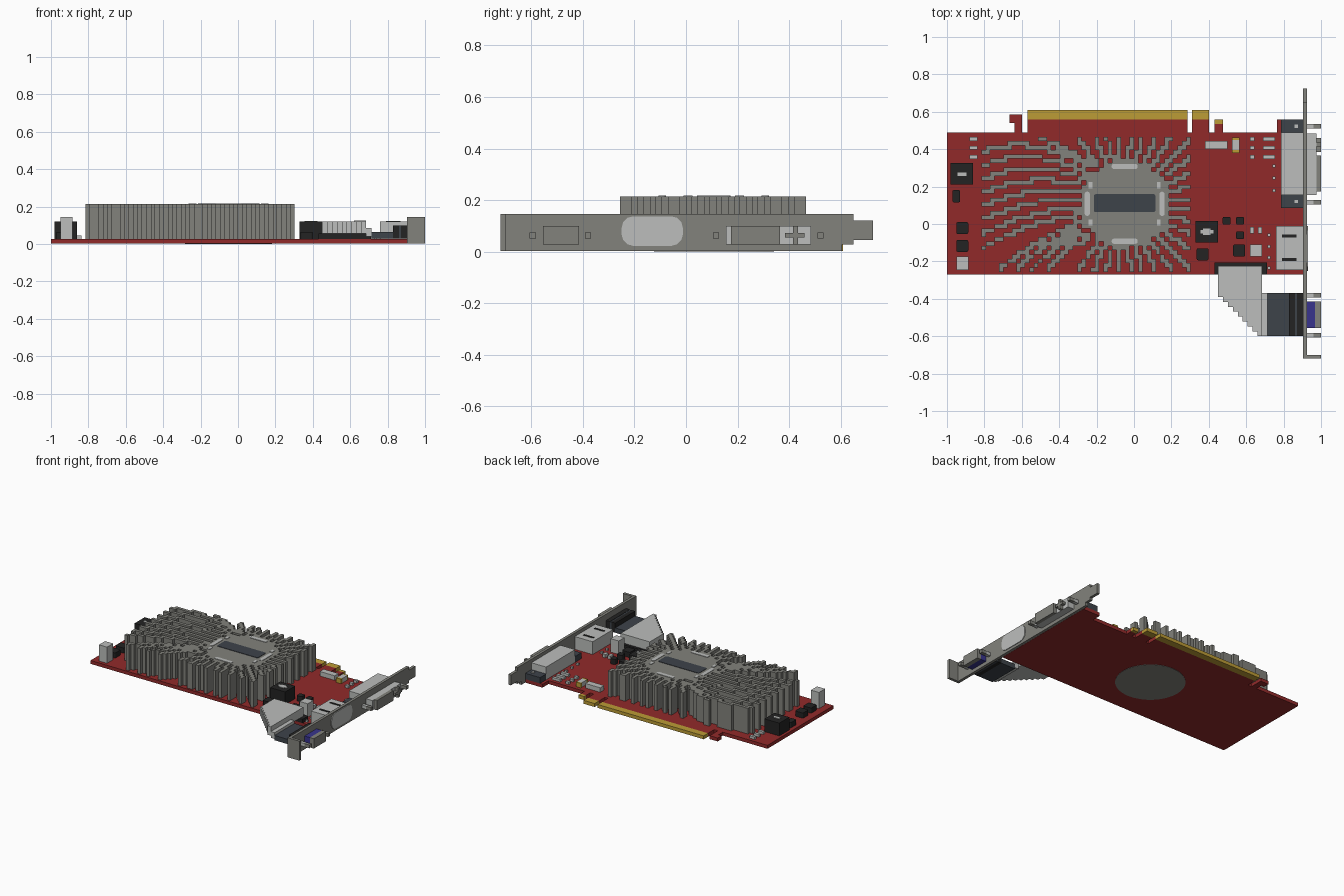
import bpy, bmesh, math
from mathutils import Vector

old = bpy.data.objects.get("Cube")
if old:
    bpy.data.objects.remove(old, do_unlink=True)


def material(name, rgb):
    col = [(c / 255 / 12.92) if c < 11 else ((c / 255 + 0.055) / 1.055) ** 2.4 for c in rgb] + [1]
    m = bpy.data.materials.new(name)
    m.use_nodes = True
    m.diffuse_color = col
    m.node_tree.nodes["Principled BSDF"].inputs["Base Color"].default_value = col
    return m


RED = material("board red", (145, 42, 42))
GREY = material("metal grey", (130, 130, 124))
LIGHT = material("light grey", (188, 190, 188))
GOLD = material("contact gold", (188, 156, 54))
SLATE = material("slate", (61, 67, 74))
BLACK = material("black", (35, 35, 35))
BLUE = material("blue", (56, 52, 140))
Z = 0.027     # upper face of the board
TOP = 0.214   # upper face of the heatsink


def finish(name, bm, mat):
    bmesh.ops.recalc_face_normals(bm, faces=bm.faces)
    mesh = bpy.data.meshes.new(name)
    bm.to_mesh(mesh)
    bm.free()
    mesh.materials.append(mat)
    ob = bpy.data.objects.new(name, mesh)
    bpy.context.collection.objects.link(ob)
    return ob


def boxes(name, mat, *items):
    """One object made of boxes (x0, x1, y0, y1, z0, z1)."""
    bm = bmesh.new()
    for x0, x1, y0, y1, z0, z1 in items:
        vs = bmesh.ops.create_cube(bm, size=1)["verts"]
        for v in vs:
            v.co = Vector(((x0 + x1) / 2 + v.co.x * (x1 - x0),
                           (y0 + y1) / 2 + v.co.y * (y1 - y0),
                           (z0 + z1) / 2 + v.co.z * (z1 - z0)))
    return finish(name, bm, mat)


def prism(name, mat, pts, lo, hi, axis="z"):
    """Extrude an outline along z (x, y points) or x (y, z points)."""
    bm = bmesh.new()
    place = (lambda a, b: (a, b, lo)) if axis == "z" else (lambda a, b: (lo, a, b))
    face = bm.faces.new([bm.verts.new(place(*p)) for p in pts])
    ext = bmesh.ops.extrude_face_region(bm, geom=[face])["geom"]
    step = Vector((0, 0, hi - lo)) if axis == "z" else Vector((hi - lo, 0, 0))
    bmesh.ops.translate(bm, verts=[g for g in ext if isinstance(g, bmesh.types.BMVert)], vec=step)
    return finish(name, bm, mat)


def chamfered(a0, a1, b0, b1, c):
    """Rectangle outline with rounded corners."""
    pts = []
    for k, (a, b) in enumerate(((a1 - c, b1 - c), (a0 + c, b1 - c), (a0 + c, b0 + c), (a1 - c, b0 + c))):
        for j in range(4):
            t = math.radians(90 * k + 30 * j)
            pts.append((a + c * math.cos(t), b + c * math.sin(t)))
    return pts


# Circuit board with edge connector, latch hook and corner tab
B = 0.002
boxes("board", RED, (-1, 0.905, -0.27, 0.49, B, Z), (-0.57, 0.285, 0.49, 0.56, B, Z),
      (0.31, 0.40, 0.49, 0.56, B, Z), (0.43, 0.475, 0.49, 0.535, B, Z),
      (-0.64, -0.60, 0.49, 0.585, B, Z), (-0.665, -0.64, 0.54, 0.585, B, Z),
      (0.765, 0.905, 0.49, 0.56, B, Z))
boxes("edge_contacts", GOLD, (-0.57, 0.285, 0.56, 0.61, B, Z),
      (0.31, 0.40, 0.56, 0.61, B, Z), (0.43, 0.475, 0.535, 0.56, B, Z))

# Heatsink: stepped fins and round hub on a square grid
CX, CY, R, S = -0.05, 0.108, 0.235, 0.0233
cells = set()


def mark(p):
    cells.add((math.floor(p[0] / S), math.floor(p[1] / S)))


def fin(a, b, c):
    for k in range(81):
        t = k / 80
        mark((a * (1 - t) ** 2 + 2 * b * t * (1 - t) + c * t * t))


def grid_range(lo, hi):
    return range(math.floor(lo / S), math.floor(hi / S) + 1)


for i in grid_range(CX - R, CX + R):
    for j in grid_range(CY - R, CY + R):
        if math.hypot((i + 0.5) * S - CX, (j + 0.5) * S - CY) < R:
            cells.add((i, j))
# swept fins on the long side
for i in range(12):
    start = Vector((-0.25, 0.31 - 0.036 * i))
    end = Vector((-0.80, 0.39 - 0.073 * i)) if i < 8 else Vector((-0.71 + 0.085 * (i - 8), -0.24))
    fin(start, (start + end) / 2 + Vector((-0.02, max(0.05, 0.13 - 0.012 * i))), end)
fin(Vector((-0.49, 0.45)), Vector((-0.38, 0.42)), Vector((-0.23, 0.31)))
# radial fins around the rest of the hub
for deg in range(-125, 131, 10):
    d = Vector((math.cos(math.radians(deg)), math.sin(math.radians(deg))))
    reach = min((0.295 - CX) / d.x if d.x > 0.01 else 9,
                (0.45 - CY) / d.y if d.y > 0.01 else 9,
                (-0.24 - CY) / d.y if d.y < -0.01 else 9)
    o = Vector((CX, CY))
    fin(o + d * 0.2, o + d * (0.2 + reach) / 2, o + d * reach)

bm = bmesh.new()
for i, j in cells:
    x0, x1, y0, y1 = i * S, (i + 1) * S, j * S, (j + 1) * S
    ring = [(x0, y0), (x1, y0), (x1, y1), (x0, y1)]
    for z in (Z, TOP):
        bm.faces.new([bm.verts.new((x, y, z)) for x, y in (ring if z == TOP else ring[::-1])])
    for k, (di, dj) in enumerate(((0, -1), (1, 0), (0, 1), (-1, 0))):
        if (i + di, j + dj) not in cells:
            p, q = ring[k], ring[(k + 1) % 4]
            bm.faces.new([bm.verts.new(c) for c in ((*p, Z), (*q, Z), (*q, TOP), (*p, TOP))])
mesh = bpy.data.meshes.new("heatsink")
bm.to_mesh(mesh)
bm.free()
mesh.materials.append(GREY)
bpy.context.collection.objects.link(bpy.data.objects.new("heatsink", mesh))

# Round base showing beneath the board
prism("heatsink_base", GREY, [(CX + R * 0.99 * math.cos(math.tau * k / 32),
                               CY + R * 0.99 * math.sin(math.tau * k / 32)) for k in range(32)], 0, 0.01)
# Hub inlays
prism("hub_badge", SLATE, chamfered(-0.215, 0.115, 0.063, 0.16, 0.012), TOP, TOP + 0.003)
for side, s in (("left", 1), ("right", -1)):
    x = CX + s * 0.2
    prism("hub_mark_" + side, LIGHT, chamfered(x - 0.014, x + 0.014, CY - 0.065, CY + 0.065, 0.013), TOP, TOP + 0.003)
    y = CY + s * 0.2
    prism("hub_mark_" + ("back" if s > 0 else "front"), LIGHT,
          chamfered(CX - 0.07, CX + 0.07, y - 0.014, y + 0.014, 0.013), TOP, TOP + 0.003)
    boxes("hub_dashes_" + side, LIGHT,
          *[(x - s * 0.018 - 0.01, x - s * 0.018 + 0.01, CY + u * 0.1 - 0.017, CY + u * 0.1 + 0.017,
             TOP, TOP + 0.003) for u in (-1, 1)])

# Black chips and inductors
boxes("tall_chips", BLACK, (-0.98, -0.86, 0.21, 0.325, Z, 0.12), (0.33, 0.45, -0.10, 0.015, Z, 0.12))
boxes("chip_marks", LIGHT, (-0.945, -0.895, 0.257, 0.275, 0.12, 0.124),
      (0.355, 0.425, -0.051, -0.033, 0.12, 0.124), (0.37, 0.41, -0.06, -0.024, 0.12, 0.124))
for k, (x, y, r) in enumerate(((-0.918, -0.022, 0.032), (-0.918, -0.117, 0.032), (0.367, -0.162, 0.032),
                               (0.562, -0.142, 0.032), (0.495, 0.017, 0.021), (0.567, 0.017, 0.021),
                               (0.567, -0.06, 0.021), (-0.95, 0.16, 0.021), (-0.95, 0.137, 0.021))):
    prism("small_chip_%d" % k, BLACK, chamfered(x - r, x + r, y - r, y + r, 0.008), Z, 0.065)

# Light capacitors and tiny parts
boxes("capacitors", LIGHT, (-0.95, -0.885, -0.245, -0.175, Z, 0.145),
      (0.62, 0.685, -0.175, -0.11, Z, 0.125), (0.38, 0.50, 0.40, 0.445, Z, 0.06),
      (0.525, 0.565, 0.395, 0.45, Z, 0.06))
boxes("gold_caps", GOLD, (0.525, 0.565, 0.45, 0.462, Z, 0.06), (0.525, 0.565, 0.38, 0.395, Z, 0.06))
boxes("resistors", LIGHT,
      *[(x, x + w, y - 0.01, y + 0.01, Z, 0.045) for y in (0.455, 0.407, 0.358)
        for x, w in ((-0.88, 0.042), (0.69, 0.065), (0.62, 0.025))],
      *[(x, x + 0.022, -0.052, -0.015, Z, 0.05) for x in (0.62, 0.662)],
      *[(0.713, 0.729, y - 0.008, y + 0.008, Z, 0.04) for y in (-0.06, -0.12, -0.18, -0.235)],
      *[(0.74, 0.756, y - 0.008, y + 0.008, Z, 0.04) for y in (0.31, 0.245, 0.18)])

# Mounting bracket with stepped tongue and folded foot
prism("bracket", GREY, [(-0.72, 0.003), (0.605, 0.003), (0.605, 0.027), (0.65, 0.027), (0.65, 0.045),
                        (0.725, 0.045), (0.725, 0.12), (0.65, 0.12), (0.65, 0.145), (-0.72, 0.145)],
      0.904, 0.925, "x")
boxes("bracket_foot", GREY, (0.925, 1, -0.72, -0.70, 0.003, 0.145))

# Wide video port
boxes("wide_port_body", LIGHT, (0.785, 0.904, 0.155, 0.49, Z, 0.12), (0.925, 0.975, 0.155, 0.485, 0.028, 0.1))
boxes("wide_port_face", GREY, (0.975, 1, 0.175, 0.365, 0.028, 0.1), (0.975, 1, 0.415, 0.435, 0.028, 0.1),
      (0.975, 1, 0.385, 0.46, 0.055, 0.073))
boxes("wide_port_mounts", SLATE, (0.785, 0.904, 0.49, 0.56, Z, 0.07), (0.785, 0.904, 0.085, 0.155, Z, 0.07))
boxes("mount_pins", LIGHT, *[(0.858, 0.876, y - 0.009, y + 0.009, 0.07, 0.077) for y in (0.523, 0.12)])

# Flat video port
boxes("flat_port_body", LIGHT, (0.76, 0.904, -0.245, -0.01, Z, 0.12))
boxes("flat_port_slots", BLACK, *[(0.79, 0.87, y - 0.008, y + 0.008, 0.12, 0.123) for y in (-0.065, -0.19)])
prism("flat_port_rim", LIGHT, chamfered(-0.25, -0.012, 0.022, 0.137, 0.045), 0.925, 0.93, "x")

# Blue video port with its screws
boxes("blue_port", BLUE, (0.925, 0.968, -0.555, -0.415, 0.028, 0.1))
boxes("blue_port_face", GREY, (0.968, 1, -0.555, -0.415, 0.028, 0.1))
screw_y = (-0.595, -0.38, 0.117, 0.522)
boxes("screw_posts", LIGHT, *[(0.925, 0.96, y - 0.012, y + 0.012, 0.05, 0.074) for y in screw_y])
boxes("screw_ends", GREY, *[(0.96, 1, y - 0.012, y + 0.012, 0.05, 0.074) for y in screw_y])
boxes("blue_port_plug", BLACK, (0.83, 0.86, -0.60, -0.37, 0.03, 0.1), (0.872, 0.904, -0.60, -0.37, 0.03, 0.1))
boxes("plug_band", SLATE, (0.86, 0.872, -0.60, -0.37, 0.03, 0.098), (0.715, 0.83, -0.60, -0.37, 0.03, 0.065))

# Ribbon cable with stepped diagonal edge, and its header
boxes("cable_header", BLACK, (0.43, 0.71, -0.27, -0.205, Z, 0.055))
steps = 9
outline = [(0.45, -0.225), (0.685, -0.225), (0.685, -0.60)]
for k in range(steps):
    y = -0.60 + 0.21 * k / (steps - 1)
    x = 0.66 - 0.21 * k / (steps - 1)
    outline += [(x, y)] if k == 0 else [(outline[-1][0], y), (x, y)]
prism("ribbon_cable", LIGHT, outline, 0.055, 0.12)
boxes("ribbon_end", LIGHT, (0.685, 0.715, -0.60, -0.37, 0.04, 0.085))
